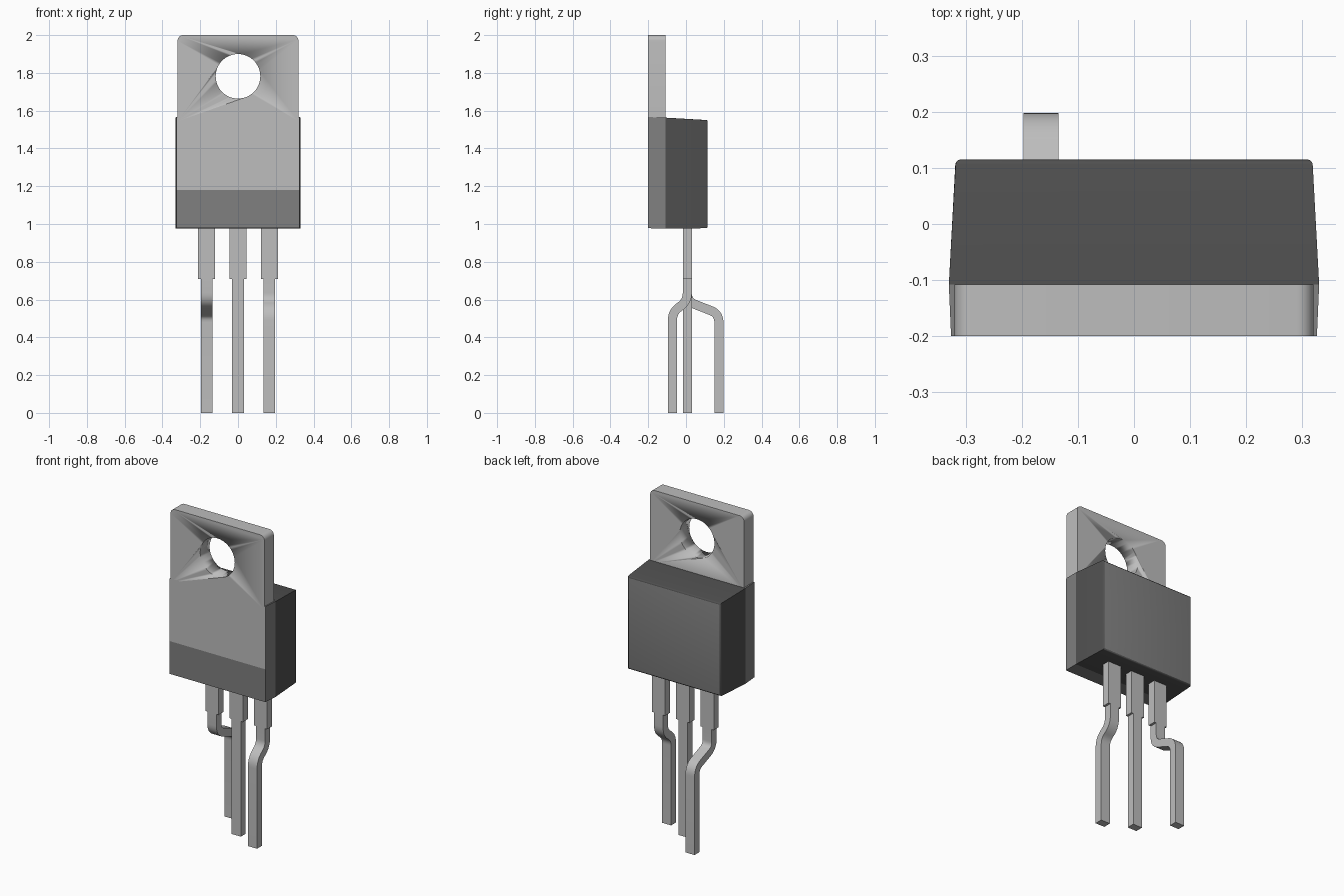
import bpy, bmesh, math
from mathutils import Vector

cube = bpy.data.objects.get("Cube")
if cube:
    bpy.data.objects.remove(cube, do_unlink=True)


def material(name, v):
    m = bpy.data.materials.new(name)
    m.use_nodes = True
    col = (v, v, v, 1)
    m.diffuse_color = col
    m.node_tree.nodes["Principled BSDF"].inputs["Base Color"].default_value = col
    return m


metal = material("light metal", 0.51)
mid = material("mid grey plastic", 0.216)
dark = material("dark grey plastic", 0.08)


def finish(name, bm, mats):
    bmesh.ops.recalc_face_normals(bm, faces=bm.faces[:])
    me = bpy.data.meshes.new(name)
    bm.to_mesh(me)
    bm.free()
    for m in mats:
        me.materials.append(m)
    ob = bpy.data.objects.new(name, me)
    bpy.context.collection.objects.link(ob)
    bpy.ops.object.select_all(action='DESELECT')
    ob.select_set(True)
    bpy.context.view_layer.objects.active = ob
    bpy.ops.object.shade_smooth_by_angle(angle=math.radians(30))
    return ob


def prism(points, offset):
    """Solid from a flat outline pushed along an offset."""
    bm = bmesh.new()
    face = bm.faces.new([bm.verts.new(p) for p in points])
    ext = bmesh.ops.extrude_face_region(bm, geom=[face], use_keep_orig=True)
    verts = [g for g in ext["geom"] if isinstance(g, bmesh.types.BMVert)]
    bmesh.ops.translate(bm, verts=verts, vec=offset)
    return bm


FRONT, SEAM, BACK = -0.2, -0.108, 0.115
BASE, TOP, HALF = 0.975, 1.563, 0.33

# Mounting tab with rounded top corners and a screw hole
r, w = 0.03, 0.32
outline = [(-w, FRONT, TOP - 0.02), (w, FRONT, TOP - 0.02)]
for cx, start in ((w - r, 0), (r - w, 90)):
    for i in range(7):
        a = math.radians(start + 15 * i)
        outline.append((cx + r * math.cos(a), FRONT, 2 - r + r * math.sin(a)))
tab = finish("mounting_tab", prism(outline, (0, SEAM - FRONT, 0)), [metal])

ring = [2 * math.pi * i / 48 for i in range(48)]
hole = finish("hole_cutter", prism(
    [(0.118 * math.cos(a), -0.3, 1.782 + 0.118 * math.sin(a)) for a in ring],
    (0, 0.3, 0)), [metal])
hole.hide_render = True
cut = tab.modifiers.new("screw hole", 'BOOLEAN')
cut.operation, cut.solver, cut.object = 'DIFFERENCE', 'EXACT', hole
bpy.context.view_layer.objects.active = tab
bpy.ops.object.modifier_apply(modifier=cut.name)
bpy.data.objects.remove(hole, do_unlink=True)

# Front half of the case: exposed metal face above a plastic band
bm = prism([(-HALF + 0.004, FRONT, BASE + 0.003), (HALF - 0.004, FRONT, BASE + 0.003),
            (HALF, SEAM, BASE), (-HALF, SEAM, BASE)], (0, 0, TOP - BASE))
bmesh.ops.bisect_plane(bm, geom=bm.verts[:] + bm.edges[:] + bm.faces[:],
                       plane_co=(0, 0, 1.18), plane_no=(0, 0, 1))
bmesh.ops.recalc_face_normals(bm, faces=bm.faces[:])
for f in bm.faces:
    if f.normal.y < -0.9 and f.calc_center_median().z > 1.18:
        f.material_index = 1
finish("case_front", bm, [mid, metal])

# Tapered rear half of the case, with softened rear edges
bm = bmesh.new()
bmesh.ops.create_cube(bm, size=1)
for v in bm.verts:
    rear = v.co.y > 0
    side, upper = math.copysign(1, v.co.x), v.co.z > 0
    v.co = (side * (0.318 if rear else HALF), BACK if rear else SEAM,
            (TOP - 0.013 if rear else TOP) if upper else (BASE + 0.003 if rear else BASE))
edges = [e for e in bm.edges if all(v.co.y > 0 for v in e.verts)]
bmesh.ops.bevel(bm, geom=edges, offset=0.009, segments=3, profile=0.5, affect='EDGES')
bmesh.ops.recalc_face_normals(bm, faces=bm.faces[:])
for f in bm.faces:
    f.material_index = 1 if f.normal.y > 0.99 else 0
finish("case_rear", bm, [dark, mid])

# Leads: wide shoulder, then a narrow leg that may be bent
MIDY, HT = 0.007, 0.024


def rounded_path(pts, reach=0.045, steps=7):
    path = [pts[0]]
    for a, b, c in zip(pts, pts[1:], pts[2:]):
        p, q = b + (a - b).normalized() * reach, b + (c - b).normalized() * reach
        for i in range(steps + 1):
            t = i / steps
            path.append(p * (1 - t) ** 2 + b * 2 * t * (1 - t) + q * t * t)
    return path + [pts[-1]]


def strip(name, x, half, pts):
    """Constant-thickness bar following a path in the y-z plane."""
    left, right = [], []
    for i, p in enumerate(pts):
        d = (pts[min(i + 1, len(pts) - 1)] - pts[max(i - 1, 0)]).normalized()
        n = Vector((-d.y, d.x)) * HT
        left.append(p + n)
        right.append(p - n)
    loop = left + right[::-1]
    finish(name, prism([(x - half, p.x, p.y) for p in loop], (2 * half, 0, 0)), [metal])


for name, x, foot, knee in (("right", -0.166, 0.174, 0.525),
                            ("middle", 0, MIDY, None),
                            ("left", 0.166, -0.072, 0.535)):
    strip(name + "_lead_shoulder", x, 0.045,
          [Vector((MIDY, 0.99)), Vector((MIDY, 0.71))])
    path = [Vector((MIDY, 0.71))]
    if knee:
        path += [Vector((MIDY, 0.59)), Vector((foot, knee))]
    path.append(Vector((foot, 0)))
    strip(name + "_lead", x, 0.031, rounded_path(path))
